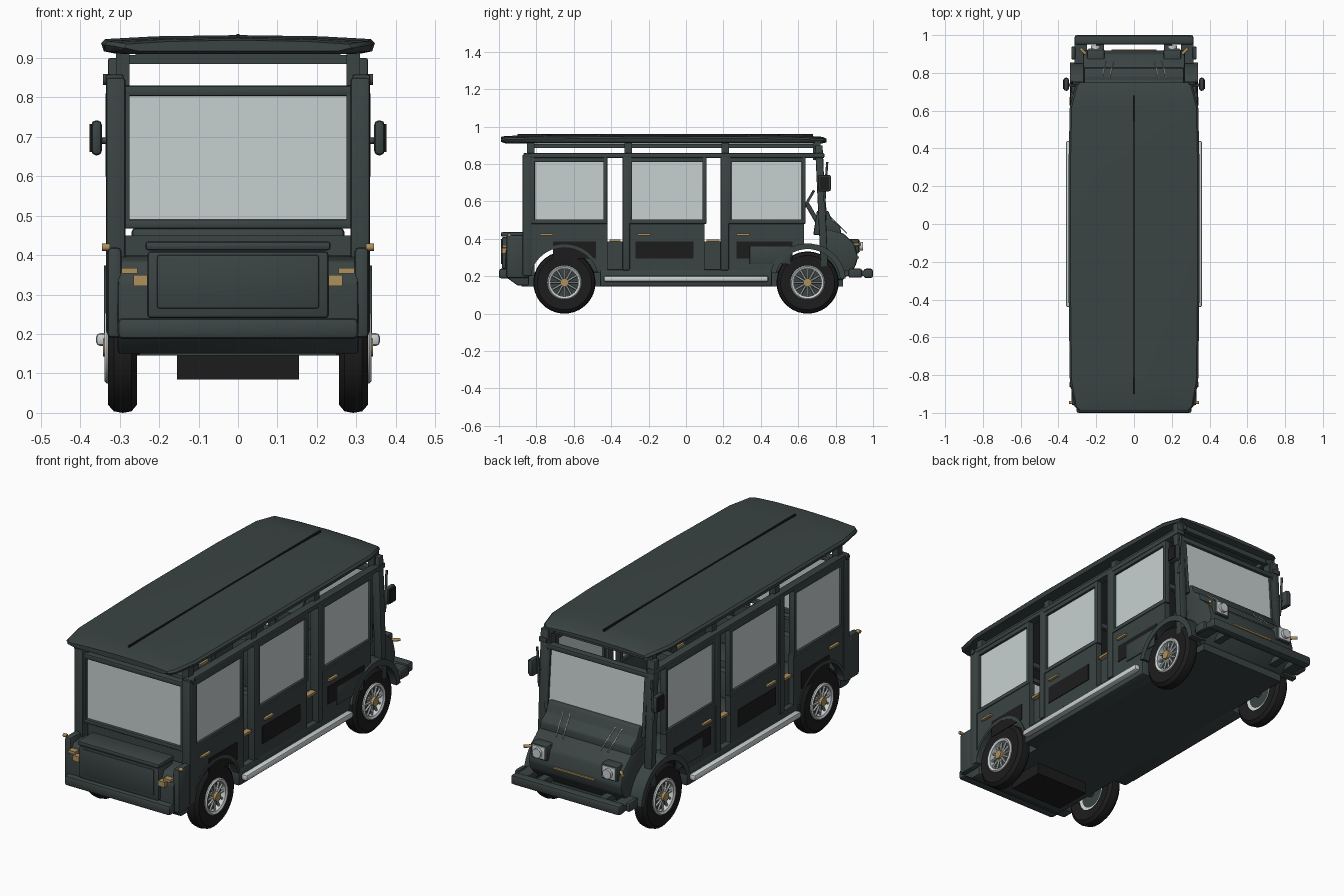
import bpy, bmesh, math
from mathutils import Vector

if "Cube" in bpy.data.objects:
    bpy.data.objects.remove(bpy.data.objects["Cube"])


def material(name, r, g, b):
    m = bpy.data.materials.new(name)
    m.diffuse_color = (r, g, b, 1)
    m.use_nodes = True
    m.node_tree.nodes["Principled BSDF"].inputs["Base Color"].default_value = m.diffuse_color
    return m


GREEN = material("dark slate green", 0.043, 0.057, 0.057)
BLACK = material("rubber black", 0.012, 0.012, 0.012)
GLASS = material("pale glass", 0.57, 0.63, 0.63)
CHROME = material("chrome", 0.6, 0.64, 0.64)
GOLD = material("brass", 0.42, 0.28, 0.11)


def finish(name, bm, mat, bevel=0.0, smooth=True):
    bmesh.ops.recalc_face_normals(bm, faces=bm.faces)
    if bevel:
        bmesh.ops.bevel(bm, geom=bm.edges[:], offset=bevel, segments=2, affect='EDGES', profile=0.5)
    me = bpy.data.meshes.new(name)
    bm.to_mesh(me)
    bm.free()
    me.materials.append(mat)
    ob = bpy.data.objects.new(name, me)
    bpy.context.collection.objects.link(ob)
    if smooth:
        bpy.ops.object.select_all(action='DESELECT')
        ob.select_set(True)
        bpy.context.view_layer.objects.active = ob
        bpy.ops.object.shade_smooth_by_angle(angle=math.radians(35))
    return ob


def mirror(ob):
    md = ob.modifiers.new("mirror", 'MIRROR')
    md.use_axis = (True, False, False)
    return ob


def box(name, x, y, z, mat=GREEN, bevel=0.0, both=False):
    bm = bmesh.new()
    bmesh.ops.create_cube(bm, size=1)
    for v in bm.verts:
        for i, (a, b) in enumerate((x, y, z)):
            v.co[i] = (a + b) / 2 + v.co[i] * (b - a)
    ob = finish(name, bm, mat, bevel)
    return mirror(ob) if both else ob


def prism(name, pts, x0, x1, mat=GREEN, bevel=0.0, both=False):
    """Extrude a (y, z) outline along x."""
    bm = bmesh.new()
    f = bm.faces.new([bm.verts.new((x0, y, z)) for y, z in pts])
    r = bmesh.ops.extrude_face_region(bm, geom=[f])
    for v in r["geom"]:
        if isinstance(v, bmesh.types.BMVert):
            v.co.x = x1
    ob = finish(name, bm, mat, bevel)
    return mirror(ob) if both else ob


def rod(name, a, b, r, mat=GREEN, both=False, sides=12):
    a, b = Vector(a), Vector(b)
    bm = bmesh.new()
    bmesh.ops.create_cone(bm, cap_ends=True, segments=sides, radius1=r, radius2=r, depth=(b - a).length)
    q = (b - a).to_track_quat('Z', 'Y')
    for v in bm.verts:
        v.co = q @ v.co + (a + b) / 2
    ob = finish(name, bm, mat)
    return mirror(ob) if both else ob


def lathe(name, prof, y, z, mat, steps=40):
    """Spin an (x, radius) outline round a wheel axle."""
    bm = bmesh.new()
    rings = []
    for i in range(steps):
        t = 2 * math.pi * i / steps
        rings.append([bm.verts.new((x, y + r * math.cos(t), z + r * math.sin(t))) for x, r in prof])
    n = len(prof)
    for i in range(steps):
        p, q = rings[i], rings[(i + 1) % steps]
        for j in range(n):
            bm.faces.new((p[j], p[(j + 1) % n], q[(j + 1) % n], q[j]))
    return mirror(finish(name, bm, mat))


def arc(y, z, r, a0, a1, n=16):
    return [(y + r * math.cos(math.radians(a0 + (a1 - a0) * i / n)),
             z + r * math.sin(math.radians(a0 + (a1 - a0) * i / n))) for i in range(n + 1)]


# Roof: lofted sections with a gentle crown
bm = bmesh.new()
rings = []
for y, w, zt, zb in ((-0.99, 0.29, 0.945, 0.918), (-0.965, 0.315, 0.95, 0.91), (-0.83, 0.34, 0.953, 0.91),
                     (-0.3, 0.347, 0.958, 0.91), (0.3, 0.347, 0.957, 0.91), (0.62, 0.34, 0.952, 0.91),
                     (0.73, 0.31, 0.945, 0.91), (0.75, 0.29, 0.935, 0.915)):
    half = [(w * 0.88, zb), (w * 0.98, zb + 0.007), (w, zt - 0.02), (w * 0.97, zt - 0.01), (w * 0.6, zt - 0.003)]
    ring = half + [(0, zt)] + [(-x, z) for x, z in reversed(half)]
    rings.append([bm.verts.new((x, y, z)) for x, z in ring])
for p, q in zip(rings, rings[1:]):
    for j in range(len(p)):
        k = (j + 1) % len(p)
        bm.faces.new((p[j], p[k], q[k], q[j]))
bm.faces.new(rings[0])
bm.faces.new(rings[-1])
finish("roof", bm, GREEN)
box("roof_seam", (-0.004, 0.004), (-0.9, 0.68), (0.95, 0.961), BLACK)

# Rails under the roof and round the body
box("upper_roof_rail", (0.26, 0.285), (-0.84, 0.72), (0.885, 0.908), both=True)
for y in (-0.83, -0.31, 0.21, 0.70):
    box("roof_cross_rail", (-0.26, 0.26), (y - 0.012, y + 0.012), (0.885, 0.91))
    box("roof_bracket", (0.275, 0.31), (y - 0.02, y + 0.02), (0.82, 0.92), both=True)
box("side_top_rail", (0.29, 0.335), (-0.87, 0.74), (0.832, 0.858), bevel=0.006, both=True)
for y in (-0.845, 0.715):
    box("end_top_rail", (-0.3, 0.3), (y - 0.02, y + 0.02), (0.803, 0.83), bevel=0.006)

# Pillars
for name, y0, y1, z0 in (("rear_pillar", -0.875, -0.825, 0.2), ("middle_pillar", -0.34, -0.3, 0.23),
                         ("forward_pillar", 0.185, 0.23, 0.23)):
    box(name, (0.285, 0.335), (y0, y1), (z0, 0.85), bevel=0.008, both=True)
prism("windscreen_pillar", [(0.69, 0.9), (0.73, 0.9), (0.76, 0.25), (0.72, 0.25)], 0.285, 0.33,
      bevel=0.006, both=True)

# Side doors: lower panel, window frame, glass, vent and handle
R, AZ = 0.185, 0.17
lower = {
    "rear": [(-0.42, 0.23), (-0.42, 0.49), (-0.83, 0.49), (-0.83, 0.23)] + arc(-0.65, AZ, R, 161, 19),
    "middle": [(-0.33, 0.23), (0.1, 0.23), (0.1, 0.49), (-0.33, 0.49)],
    "front": [(0.2, 0.23), (0.2, 0.49), (0.63, 0.49)] + arc(0.65, AZ, R, 96, 161),
}
for key, y0, y1, v0, v1, h in (("rear", -0.83, -0.42, -0.71, -0.48, -0.78),
                               ("middle", -0.31, 0.11, -0.27, 0.04, -0.26),
                               ("front", 0.22, 0.64, 0.27, 0.57, 0.27)):
    prism(key + "_door_panel", lower[key], 0.295, 0.328, both=True)
    for a, b in ((y0, y0 + 0.022), (y1 - 0.022, y1)):
        box(key + "_window_post", (0.3, 0.332), (a, b), (0.48, 0.84), bevel=0.004, both=True)
    for a, b in ((0.48, 0.503), (0.81, 0.835)):
        box(key + "_window_rail", (0.3, 0.332), (y0, y1), (a, b), bevel=0.004, both=True)
    box(key + "_side_glass", (0.312, 0.32), (y0 + 0.02, y1 - 0.02), (0.5, 0.815), GLASS, both=True)
    box(key + "_vent", (0.327, 0.332), (v0, v1), (0.295, 0.385), BLACK, both=True)
    box(key + "_handle", (0.326, 0.342), (h, h + 0.07), (0.417, 0.427), GOLD, both=True)
box("front_storage_lid", (0.328, 0.335), (0.34, 0.56), (0.265, 0.36), bevel=0.003, both=True)
for y0, y1 in ((-0.42, -0.34), (0.1, 0.19)):
    box("entry_panel", (0.26, 0.3), (y0, y1), (0.2, 0.385), both=True)
    box("entry_grip", (0.295, 0.325), (y0 + 0.01, y1 - 0.01), (0.385, 0.397), GOLD, both=True)

# Floor and benches
box("floor", (-0.25, 0.25), (-0.88, 0.84), (0.145, 0.22))
box("side_sill", (0.24, 0.33), (-0.46, 0.46), (0.145, 0.235), bevel=0.01, both=True)
box("rear_tank", (-0.155, 0.155), (-0.76, -0.56), (0.085, 0.15), BLACK)
for y in (-0.62, -0.12, 0.38):
    box("bench_seat", (-0.27, 0.27), (y, y + 0.17), (0.22, 0.34), bevel=0.012)
    box("bench_back", (-0.27, 0.27), (y - 0.05, y), (0.22, 0.47), bevel=0.012)
box("running_board", (0.325, 0.36), (-0.44, 0.44), (0.17, 0.202), CHROME, 0.01, True)

# Wheels
for y in (-0.65, 0.65):
    z = 0.166
    lathe("tyre", [(0.262, 0.09), (0.256, 0.145), (0.27, 0.162), (0.292, 0.166), (0.315, 0.162),
                   (0.33, 0.145), (0.326, 0.09)], y, z, BLACK)
    lathe("rim", [(0.265, 0.092), (0.332, 0.092), (0.338, 0.086), (0.332, 0.074), (0.27, 0.074)], y, z, CHROME)
    rod("rim_disc", (0.27, y, z), (0.305, y, z), 0.078, GREEN, True, 28)
    for i in range(12):
        t = math.pi * i / 6
        rod("spoke", (0.325, y, z), (0.318, y + 0.078 * math.cos(t), z + 0.078 * math.sin(t)), 0.006, CHROME, True, 6)
    rod("hub_cap", (0.29, y, z), (0.342, y, z), 0.023, GOLD, True, 16)
    rod("axle", (-0.27, y, z), (0.27, y, z), 0.02)
prism("rear_arch", arc(-0.65, AZ, 0.2, 15, 165) + arc(-0.65, AZ, 0.185, 165, 15), 0.3, 0.333, both=True)
prism("front_fender", arc(0.65, AZ, 0.205, 5, 165) + arc(0.65, AZ, 0.175, 165, 5), 0.25, 0.34, both=True)

# Rear: glass, boot, bumper and lamps
box("rear_glass", (-0.28, 0.28), (-0.85, -0.842), (0.485, 0.808), GLASS)
box("rear_glass_sill", (-0.29, 0.29), (-0.865, -0.825), (0.468, 0.49), bevel=0.005)
box("rear_glass_side", (0.275, 0.29), (-0.865, -0.825), (0.47, 0.82), both=True)
box("rear_partition", (-0.29, 0.29), (-0.83, -0.81), (0.2, 0.45))
prism("rear_lower_body", [(-0.84, 0.15), (-0.9, 0.15), (-0.97, 0.2), (-0.965, 0.33), (-0.94, 0.385), (-0.84, 0.4)],
      -0.305, 0.305, bevel=0.008)
box("boot_box", (-0.23, 0.23), (-0.985, -0.86), (0.24, 0.41), bevel=0.01)
box("boot_face", (-0.205, 0.205), (-0.99, -0.97), (0.265, 0.4), bevel=0.005)
box("boot_lid", (-0.235, 0.235), (-0.99, -0.86), (0.412, 0.435), bevel=0.008)
box("rear_bumper", (-0.305, 0.305), (-1.0, -0.945), (0.188, 0.24), bevel=0.012)
box("rear_corner", (0.295, 0.332), (-0.96, -0.84), (0.19, 0.42), bevel=0.012, both=True)
box("rear_lamp_upper", (0.255, 0.295), (-0.98, -0.94), (0.353, 0.367), GOLD, both=True)
box("rear_lamp_lower", (0.23, 0.265), (-0.985, -0.95), (0.322, 0.35), GOLD, both=True)
rod("rear_side_marker", (0.325, -0.945, 0.42), (0.345, -0.945, 0.42), 0.009, GOLD, True)

# Nose: bonnet, dash, windscreen and steering wheel
prism("bonnet", [(0.72, 0.18), (0.84, 0.18), (0.905, 0.25), (0.92, 0.3), (0.9, 0.375), (0.84, 0.43), (0.72, 0.46)],
      -0.27, 0.27, bevel=0.012)
prism("dash_cowl", [(0.68, 0.42), (0.83, 0.42), (0.825, 0.47), (0.78, 0.5), (0.76, 0.55), (0.7, 0.55)],
      -0.265, 0.265, bevel=0.008)
prism("windscreen", [(0.712, 0.81), (0.72, 0.81), (0.742, 0.52), (0.734, 0.52)], -0.28, 0.28, GLASS)
prism("windscreen_side", [(0.7, 0.82), (0.73, 0.82), (0.755, 0.5), (0.725, 0.5)], 0.272, 0.29, both=True)
for x in (0.13, 0.17):
    rod("bonnet_stay", (x, 0.77, 0.52), (x - 0.02, 0.86, 0.43), 0.003, CHROME, True, 6)
rod("steering_column", (-0.14, 0.72, 0.46), (-0.14, 0.645, 0.59), 0.012)
rod("steering_wheel", (-0.14, 0.65, 0.585), (-0.14, 0.638, 0.592), 0.08, GREEN, False, 24)

# Headlamps, trim and front bumper
box("headlamp_housing", (0.155, 0.25), (0.85, 0.925), (0.32, 0.4), GREEN, 0.01, True)
box("headlamp_lens", (0.165, 0.24), (0.92, 0.93), (0.328, 0.392), CHROME, 0.003, True)
rod("headlamp_bulb", (0.203, 0.925, 0.36), (0.203, 0.945, 0.36), 0.024, CHROME, True, 16)
rod("front_marker", (0.255, 0.9, 0.37), (0.285, 0.93, 0.37), 0.008, GOLD, True)
box("nose_trim", (-0.12, 0.12), (0.917, 0.925), (0.295, 0.304), GOLD)
box("front_bumper", (-0.315, 0.315), (0.95, 1.0), (0.19, 0.24), bevel=0.012)
box("bumper_end", (0.31, 0.332), (0.87, 0.94), (0.192, 0.24), GREEN, 0.008, True)
box("bumper_mount", (0.16, 0.2), (0.82, 0.96), (0.2, 0.23), both=True)
box("bumper_end_mount", (0.25, 0.315), (0.85, 0.96), (0.2, 0.23), both=True)

# Mirrors and roof-side lamps
box("mirror", (0.345, 0.372), (0.705, 0.775), (0.653, 0.742), GREEN, 0.012, True)
box("mirror_plate", (0.37, 0.377), (0.715, 0.765), (0.662, 0.733), BLACK, 0, True)
rod("mirror_arm", (0.32, 0.735, 0.69), (0.35, 0.735, 0.69), 0.008, GREEN, True)
rod("mirror_stay", (0.33, 0.74, 0.6), (0.33, 0.755, 0.81), 0.006, GREEN, True)
rod("pillar_lamp", (0.325, -0.85, 0.845), (0.342, -0.85, 0.845), 0.014, GREEN, True)
